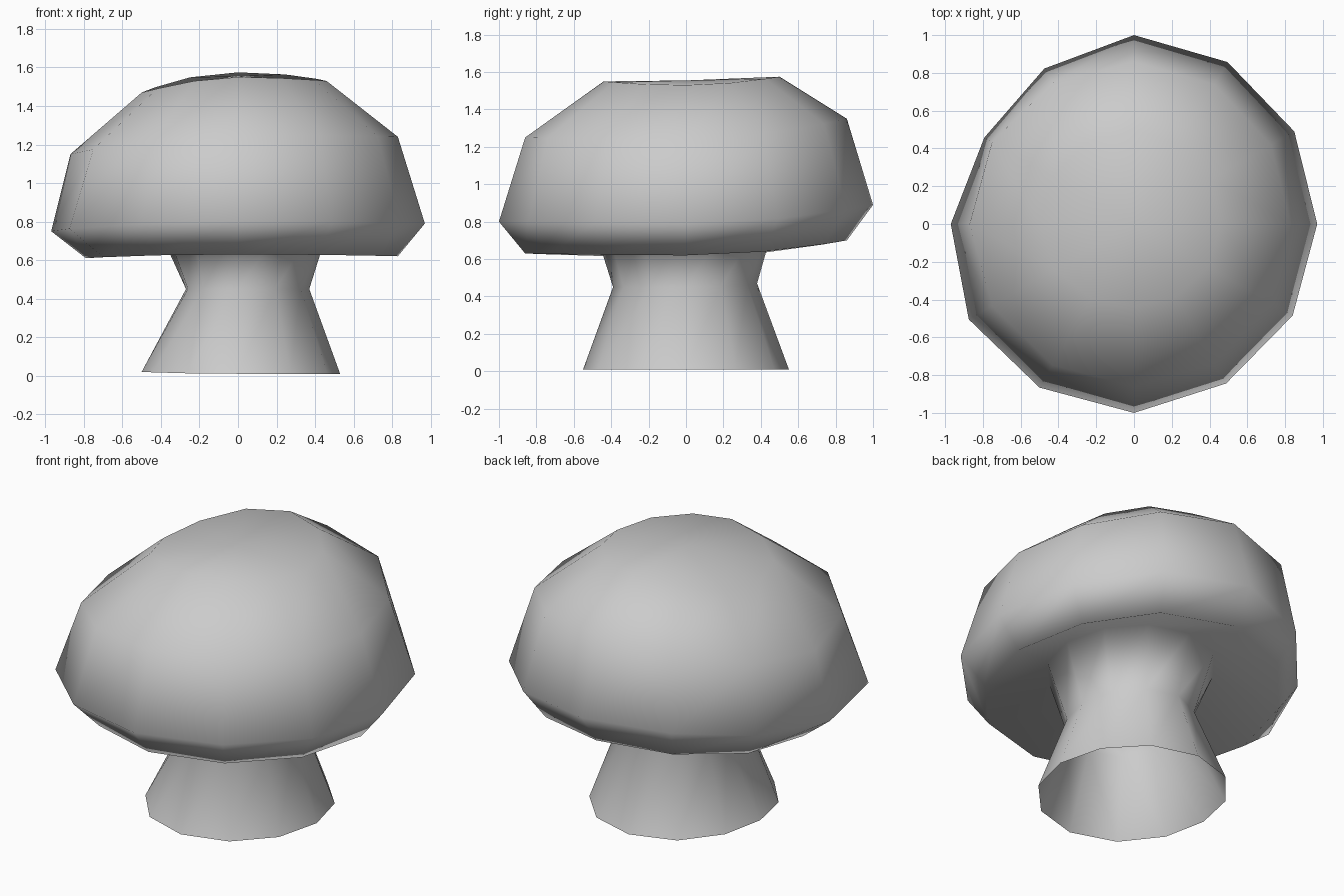
import bpy, bmesh
from math import sin, cos, pi

if "Cube" in bpy.data.objects:
    bpy.data.objects.remove(bpy.data.objects["Cube"])

N = 12
# Each ring: reach east, north, west, south, then height at the same four sides
RINGS = [
    (0.53, 0.55, 0.50, 0.55, 0.01, 0.01, 0.02, 0.01),   # open foot of stem
    (0.37, 0.38, 0.27, 0.39, 0.45, 0.47, 0.45, 0.45),   # waist
    (0.48, 0.48, 0.43, 0.50, 0.80, 0.82, 0.80, 0.80),   # stem meets cap
    (0.83, 0.86, 0.79, 0.86, 0.62, 0.70, 0.61, 0.63),   # under rim
    (0.97, 1.00, 0.97, 1.00, 0.79, 0.89, 0.75, 0.80),   # widest rim
    (0.83, 0.86, 0.87, 0.86, 1.24, 1.35, 1.15, 1.25),   # shoulder
    (0.46, 0.50, 0.50, 0.44, 1.53, 1.575, 1.47, 1.55),  # crown
]
# Hand-made unevenness of the widest rim
RIM = [0.97, 0.98, 0.99, 1.0, 0.95, 0.915, 0.97, 1.01, 1.0, 1.0, 0.975, 0.97]


def blend(vals, a):
    """Blend four compass values around the circle."""
    c, s = cos(a), sin(a)
    return vals[0 if c > 0 else 2] * c * c + vals[1 if s > 0 else 3] * s * s


bm = bmesh.new()
rows = []
for k, ring in enumerate(RINGS):
    row = []
    for i in range(N):
        a = 2 * pi * i / N
        r = RIM[i] if k == 4 else blend(ring[:4], a)
        row.append(bm.verts.new((r * cos(a), r * sin(a), blend(ring[4:], a))))
    rows.append(row)

# Skin between rings
for lo, hi in zip(rows, rows[1:]):
    for i in range(N):
        j = (i + 1) % N
        bm.faces.new((lo[i], lo[j], hi[j], hi[i]))

# Crown fan
pole = bm.verts.new((0, 0, 1.555))
for i in range(N):
    bm.faces.new((rows[-1][i], rows[-1][(i + 1) % N], pole))

for f in bm.faces:
    f.smooth = True
mesh = bpy.data.meshes.new("mushroom")
bm.to_mesh(mesh)
bm.free()
bpy.context.collection.objects.link(bpy.data.objects.new("mushroom", mesh))
